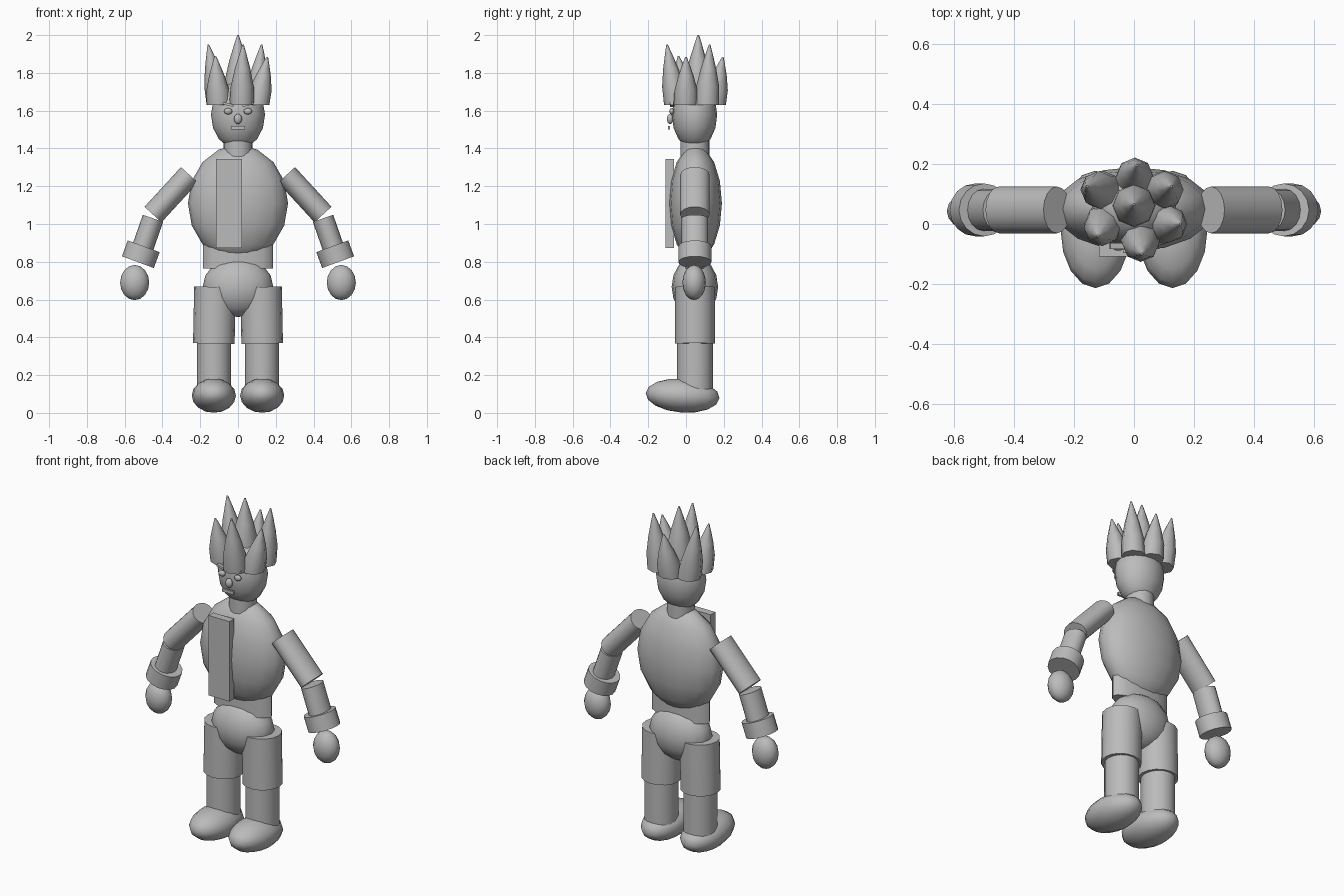
import bpy, bmesh, math
from mathutils import Matrix, Vector

cube = bpy.data.objects.get("Cube")
if cube:
    bpy.data.objects.remove(cube, do_unlink=True)

grey = bpy.data.materials.new("plain_grey")
grey.use_nodes = True
COLOUR = (0.5, 0.5, 0.5, 1)
grey.diffuse_color = COLOUR
grey.node_tree.nodes["Principled BSDF"].inputs["Base Color"].default_value = COLOUR
DEPTH = 0.047  # y of the body's middle


def finish(name, bm):
    bmesh.ops.recalc_face_normals(bm, faces=bm.faces)
    mesh = bpy.data.meshes.new(name)
    bm.to_mesh(mesh)
    bm.free()
    obj = bpy.data.objects.new(name, mesh)
    bpy.context.collection.objects.link(obj)
    mesh.materials.append(grey)
    bpy.ops.object.select_all(action='DESELECT')
    obj.select_set(True)
    bpy.context.view_layer.objects.active = obj
    bpy.ops.object.shade_smooth_by_angle(angle=math.radians(52))
    return obj


def ball(name, centre, radii, tilt=0, segments=16, rings=8):
    bm = bmesh.new()
    matrix = (Matrix.Translation(centre) @ Matrix.Rotation(math.radians(tilt), 4, 'X')
              @ Matrix.Diagonal((*radii, 1)))
    bmesh.ops.create_uvsphere(bm, u_segments=segments, v_segments=rings, radius=1, matrix=matrix)
    return finish(name, bm)


def tube(name, start, end, across, deep):
    """Elliptical cylinder between two (x, z) points at the body's middle depth."""
    a, b = Vector((start[0], DEPTH, start[1])), Vector((end[0], DEPTH, end[1]))
    axis = (b - a).normalized()
    side = Vector((0, 1, 0)).cross(axis)
    turn = Matrix((side, (0, 1, 0), axis)).transposed().to_4x4()
    bm = bmesh.new()
    bmesh.ops.create_cone(bm, cap_ends=True, segments=16, radius1=1, radius2=1, depth=1,
                          matrix=Matrix.Translation((a + b) / 2) @ turn
                          @ Matrix.Diagonal((across, deep, (b - a).length, 1)))
    return finish(name, bm)


def block(name, centre, size, roll=0):
    bm = bmesh.new()
    bmesh.ops.create_cube(bm, size=1, matrix=Matrix.Translation(centre)
                          @ Matrix.Rotation(math.radians(roll), 4, 'Y')
                          @ Matrix.Diagonal((*size, 1)))
    return finish(name, bm)


def spike(name, base, tip, radius=0.066):
    """Bulging cone whose rings slide from the base centre to the tip."""
    bm = bmesh.new()
    base, tip = Vector(base), Vector(tip)
    rings = []
    for t, width in ((0, 1), (0.3, 0.93), (0.6, 0.62), (0.85, 0.28), (1, 0.06)):
        centre = base.lerp(tip, t)
        rings.append([bm.verts.new(centre + Vector((math.cos(k * math.tau / 8),
                      math.sin(k * math.tau / 8), 0)) * radius * width) for k in range(8)])
    for low, high in zip(rings, rings[1:]):
        for k in range(8):
            j = (k + 1) % 8
            bm.faces.new((low[k], low[j], high[j], high[k]))
    bm.faces.new(rings[0])
    bm.faces.new(rings[-1])
    return finish(name, bm)


# Body
ball("torso", (0, 0.05, 1.11), (0.265, 0.14, 0.308))
ball("pelvis", (0, DEPTH, 0.667), (0.187, 0.123, 0.16))
tube("waist", (0, 0.765), (0, 0.95), 0.185, 0.065)
tube("neck", (0, 1.3), (0, 1.5), 0.076, 0.077)
ball("head", (0, 0.045, 1.578), (0.143, 0.12, 0.182))
block("chest_panel", (-0.048, -0.086, 1.108), (0.136, 0.044, 0.471))

# Face
ball("nose", (0, -0.084, 1.556), (0.021, 0.017, 0.027), segments=12)
block("mouth", (0, -0.09, 1.51), (0.074, 0.012, 0.018))

# Limbs and paired face parts
for side, s in (("left", 1), ("right", -1)):
    ball(side + "_eye", (s * 0.052, -0.076, 1.597), (0.022, 0.013, 0.017), segments=12)
    block(side + "_eyebrow", (s * 0.052, -0.074, 1.633), (0.058, 0.02, 0.013), roll=-14 * s)
    tube(side + "_upper_arm", (s * 0.257, 1.26), (s * 0.45, 1.05), 0.061, 0.078)
    tube(side + "_forearm", (s * 0.45, 1.03), (s * 0.52, 0.83), 0.057, 0.07)
    tube(side + "_cuff", (s * 0.499, 0.882), (s * 0.53, 0.798), 0.09, 0.088)
    ball(side + "_hand", (s * 0.547, 0.043, 0.69), (0.077, 0.062, 0.093))
    tube(side + "_thigh", (s * 0.122, 0.667), (s * 0.128, 0.367), 0.11, 0.106)
    tube(side + "_shin", (s * 0.127, 0.38), (s * 0.127, 0.1), 0.091, 0.095)
    ball(side + "_foot", (s * 0.128, -0.018, 0.0915), (0.117, 0.196, 0.09), tilt=-4)

# Hair spikes
spike("hair_spike_middle", (0, 0.06, 1.66), (0, 0.065, 2.0), 0.075)
spike("hair_spike_front", (0.02, -0.05, 1.63), (0.027, -0.1, 1.95))
spike("hair_spike_back", (0, 0.145, 1.63), (0.01, 0.195, 1.885))
spike("hair_spike_front_left", (0.1, 0, 1.63), (0.155, 0, 1.885))
spike("hair_spike_front_right", (-0.1, 0, 1.63), (-0.12, -0.04, 1.89))
spike("hair_spike_back_left", (0.095, 0.11, 1.63), (0.125, 0.125, 1.95))
spike("hair_spike_back_right", (-0.1, 0.11, 1.63), (-0.157, 0.125, 1.95))
